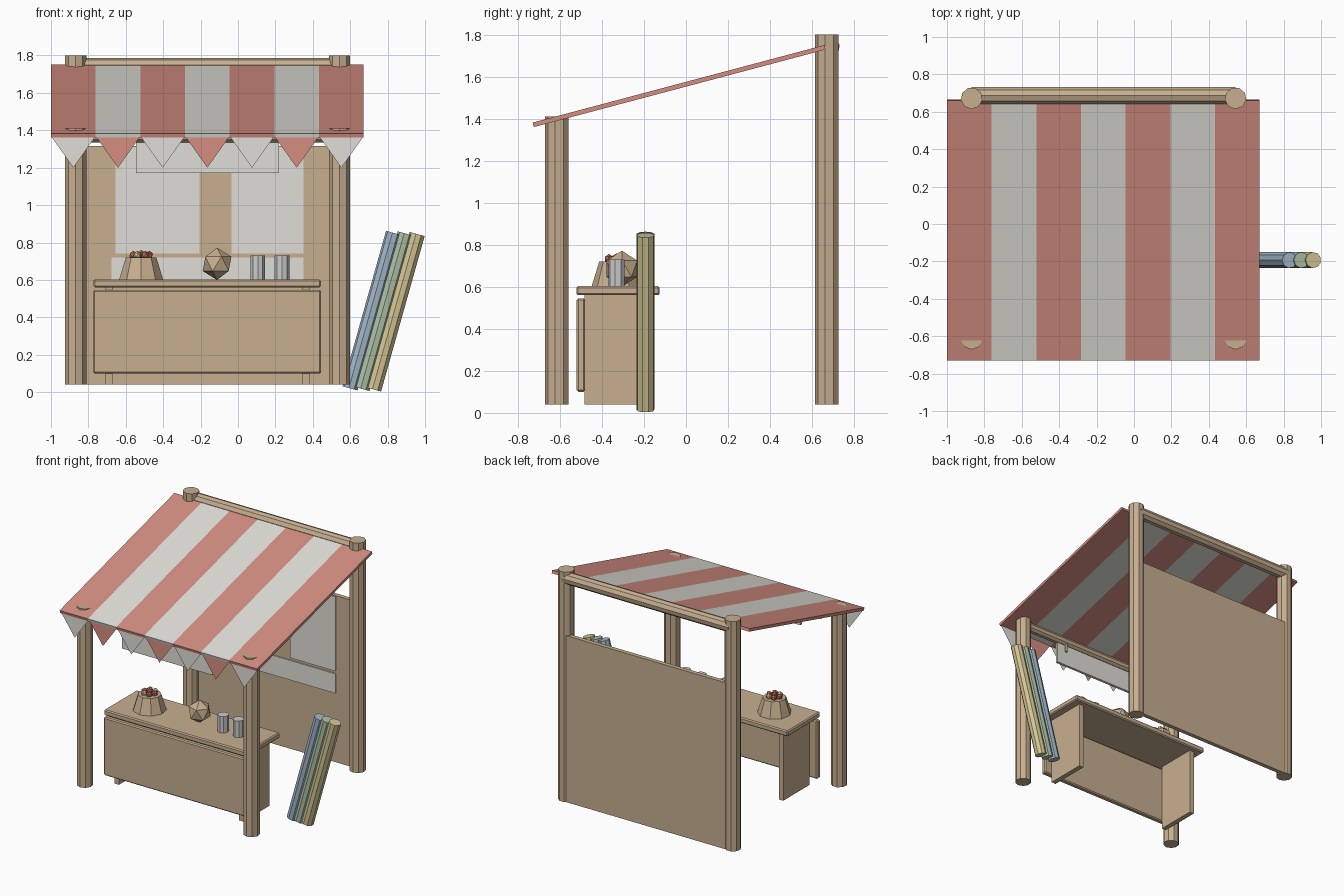
import bpy, bmesh, math
from mathutils import Vector

if "Cube" in bpy.data.objects:
    bpy.data.objects.remove(bpy.data.objects["Cube"])

def mat(name, r, g, b):
    m = bpy.data.materials.new(name)
    m.diffuse_color = (r, g, b, 1)
    m.use_nodes = True
    m.node_tree.nodes["Principled BSDF"].inputs["Base Color"].default_value = m.diffuse_color
    return m

WOOD = mat("wood", 0.57, 0.43, 0.28)
RED = mat("red_cloth", 0.66, 0.27, 0.22)
WHITE = mat("white_cloth", 0.74, 0.73, 0.68)
METAL = mat("metal", 0.55, 0.55, 0.55)
BLUE = mat("blue_cloth", 0.36, 0.47, 0.58)
GREEN = mat("green_cloth", 0.42, 0.53, 0.38)
YELLOW = mat("yellow_cloth", 0.66, 0.57, 0.30)
APPLE = mat("apple_red", 0.6, 0.15, 0.12)

def finish(name, bm, m):
    me = bpy.data.meshes.new(name)
    bm.to_mesh(me)
    bm.free()
    me.materials.append(m)
    ob = bpy.data.objects.new(name, me)
    bpy.context.collection.objects.link(ob)
    return ob

def box(name, lo, hi, m, bevel=0):
    bm = bmesh.new()
    bmesh.ops.create_cube(bm, size=1)
    lo, hi = Vector(lo), Vector(hi)
    bmesh.ops.scale(bm, vec=hi - lo, verts=bm.verts)
    ob = finish(name, bm, m)
    ob.location = (lo + hi) / 2
    if bevel:
        mod = ob.modifiers.new("bevel", 'BEVEL')
        mod.width, mod.segments = bevel, 1
    return ob

def rod(name, a, b, r, m, sides=9, r2=None):
    a, b = Vector(a), Vector(b)
    bm = bmesh.new()
    bmesh.ops.create_cone(bm, cap_ends=True, segments=sides, radius1=r,
                          radius2=r if r2 is None else r2, depth=(b - a).length)
    ob = finish(name, bm, m)
    ob.location = (a + b) / 2
    ob.rotation_euler = (b - a).to_track_quat('Z', 'Y').to_euler()
    return ob

def ball(name, c, r, m):
    bm = bmesh.new()
    bmesh.ops.create_icosphere(bm, subdivisions=1, radius=r)
    ob = finish(name, bm, m)
    ob.location = c
    return ob

# Posts and crossbeams
XL, XR = -0.868, 0.543
for side, x in (("left", XL), ("right", XR)):
    rod(f"front_post_{side}", (x, -0.613, 0.04), (x, -0.613, 1.41), 0.058, WOOD)
    rod(f"back_post_{side}", (x, 0.672, 0.04), (x, 0.672, 1.80), 0.058, WOOD)
rod("back_beam", (XL, 0.687, 1.742), (XR, 0.687, 1.742), 0.045, WOOD)
rod("front_beam", (XL, -0.613, 1.367), (XR, -0.613, 1.367), 0.035, WOOD)

# Striped sloping awning with a pennant under each stripe
a, b = Vector((0, -0.727, 1.371)), Vector((0, 0.662, 1.740))
x0, w = -1.0, 1.672 / 7
for i in range(7):
    x = x0 + w * (i + 0.5)
    h = Vector((w, (b - a).length, 0.022)) / 2
    s = box(f"awning_stripe_{i + 1}", -h, h, WHITE if i % 2 else RED)
    s.location = (a + b) / 2 + Vector((x, 0, 0))
    s.rotation_euler.x = math.atan2(b.z - a.z, b.y - a.y)
    bm = bmesh.new()
    bm.faces.new([bm.verts.new(p) for p in ((x - 0.117, -0.717, 1.365),
                  (x, -0.717, 1.20), (x + 0.117, -0.717, 1.365))])
    finish(f"pennant_{i + 1}", bm, RED if i % 2 else WHITE)

# Hanging sign board and its hangers
box("sign_board", (-0.545, -0.625, 1.172), (0.22, -0.605, 1.35), WHITE)
for x in (-0.47, 0.145):
    rod("sign_hanger", (x, -0.598, 1.28), (x, -0.598, 1.37), 0.01, WOOD, 6)

# Back wall with pale sheets pinned to it
box("back_wall", (XL, 0.685, 0.04), (XR, 0.718, 1.315), WOOD)
box("wall_sheet_left", (-0.655, 0.677, 0.74), (-0.205, 0.686, 1.31), WHITE)
box("wall_sheet_right", (-0.035, 0.677, 0.74), (0.35, 0.686, 1.31), WHITE)
box("wall_sheet_lower", (-0.675, 0.677, 0.57), (0.35, 0.686, 0.72), WHITE)

# Counter
box("counter_top", (-0.773, -0.522, 0.56), (0.443, -0.125, 0.603), WOOD, 0.008)
box("counter_front", (-0.775, -0.52, 0.10), (0.445, -0.48, 0.545), WOOD, 0.008)
for x in (-0.69, 0.363):
    box("counter_side", (x - 0.019, -0.482, 0.04), (x + 0.019, -0.165, 0.562), WOOD)

# Fruit basket
bx, by = -0.518, -0.33
rod("basket", (bx, by, 0.60), (bx, by, 0.72), 0.12, WOOD, 9, 0.083)
for i in range(6):
    t = math.tau * i / 6
    ball(f"fruit_{i + 1}", (bx + 0.042 * math.cos(t), by + 0.042 * math.sin(t), 0.733),
         0.023, YELLOW if i % 3 == 1 else APPLE)
ball("fruit_middle", (bx, by, 0.738), 0.022, APPLE)

# Faceted gourd and metal cups
ball("faceted_gourd", (-0.112, -0.305, 0.686), 0.086, WOOD)
for x in (0.106, 0.235):
    rod("cup", (x, -0.33, 0.60), (x, -0.33, 0.73), 0.04, METAL)

# Cloth rolls leaning at the side
for i, (n, m) in enumerate((("blue", BLUE), ("green", GREEN), ("yellow", YELLOW))):
    d = 0.063 * i
    rod(f"{n}_cloth_roll", (0.60 + d, -0.193, 0.02 - 0.003 * i),
        (0.833 + d, -0.193, 0.851 - 0.003 * i), 0.043, m)
